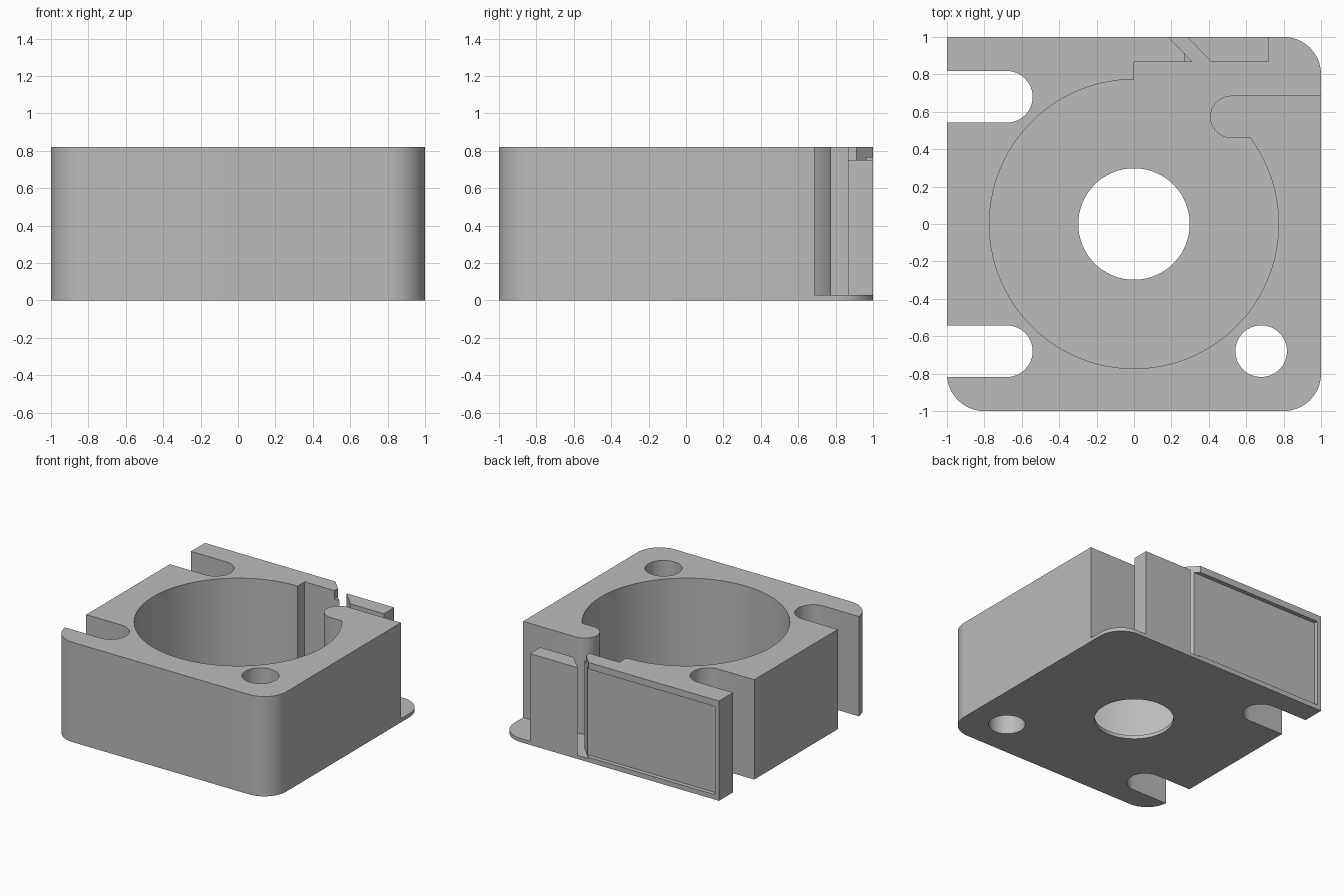
import bpy, bmesh
from math import radians, cos, sin, atan2, degrees

cube = bpy.data.objects.get("Cube")
if cube:
    bpy.data.objects.remove(cube)

GREY = (0.5, 0.5, 0.5, 1)
mat = bpy.data.materials.new("plain grey")
mat.use_nodes = True
mat.diffuse_color = GREY
mat.node_tree.nodes["Principled BSDF"].inputs["Base Color"].default_value = GREY

HEIGHT, FLOOR, LOW = 0.82, 0.03, 0.75
CORNER, HOLE, SCREW, CAVITY, BORE = 0.2, 0.138, 0.68, 0.773, 0.298


def arc(cx, cy, r, start, end, steps=16):
    return [(cx + r * cos(radians(start + (end - start) * i / steps)),
             cy + r * sin(radians(start + (end - start) * i / steps)))
            for i in range(steps + 1)]


def prism(name, outline, z0, z1):
    """Extrude a flat outline between two heights."""
    bm = bmesh.new()
    face = bm.faces.new([bm.verts.new((x, y, z0)) for x, y in outline])
    top = bmesh.ops.extrude_face_region(bm, geom=[face])["geom"]
    for v in top:
        if isinstance(v, bmesh.types.BMVert):
            v.co.z = z1
    bmesh.ops.recalc_face_normals(bm, faces=bm.faces)
    mesh = bpy.data.meshes.new(name)
    bm.to_mesh(mesh)
    bm.free()
    mesh.materials.append(mat)
    ob = bpy.data.objects.new(name, mesh)
    bpy.context.collection.objects.link(ob)
    return ob


def box(name, x0, x1, y0, y1, z0, z1):
    return prism(name, [(x0, y0), (x1, y0), (x1, y1), (x0, y1)], z0, z1)


def disc(name, x, y, r, z0, z1):
    return prism(name, arc(x, y, r, 0, 360, 64)[:-1], z0, z1)


def combine(target, other, operation):
    mod = target.modifiers.new(operation, "BOOLEAN")
    mod.operation, mod.solver, mod.object = operation, "EXACT", other
    bpy.context.view_layer.objects.active = target
    bpy.ops.object.modifier_apply(modifier=mod.name)
    bpy.data.objects.remove(other)


# Left edge with two open screw slots, then the two rounded front corners
def slot(y):
    return [(-1, y + HOLE)] + arc(-SCREW, y, HOLE, 90, -90, 24) + [(-1, y - HOLE)]


c = 1 - CORNER
side = ([(-1, 1)] + slot(SCREW) + slot(-SCREW)[:-1]
        + arc(-c, -c, CORNER, 185, 270) + arc(c, -c, CORNER, 270, 360))

# Floor plate
housing = prism("housing", side + arc(c, c, CORNER, 0, 90), 0, FLOOR)

# Tall wall around the cavity, ending in a rounded lip and a slanted tip
lip_y, lip_r = 0.573, 0.113
lip_end = (0.62, lip_y - lip_r)
start = degrees(atan2(lip_end[1], lip_end[0]))
wall = prism("wall", side + [(1, lip_y + lip_r)]
             + arc(0.52, lip_y, lip_r, 90, 270, 24)
             + arc(0, 0, CAVITY, start, -270, 96)
             + [(0, 0.865), (0.315, 0.865), (0.185, 1)], FLOOR, HEIGHT)
combine(wall, box("tip_cut", 0.27, 0.4, 0.8, 0.95, LOW, 1), "DIFFERENCE")
# Shallow label recess on the back, open towards the slanted tip
combine(wall, box("recess_cut", -0.965, 0.5, 0.965, 1.1, 0.04, 0.765), "DIFFERENCE")
combine(housing, wall, "UNION")

# Separate slanted block on the back edge
block = prism("block", [(0.415, 0.865), (0.72, 0.865), (0.72, 1), (0.285, 1)], FLOOR, LOW)
combine(housing, block, "UNION")

# Round screw hole and centre bore
combine(housing, disc("screw_cut", SCREW, -SCREW, HOLE, -1, 2), "DIFFERENCE")
combine(housing, disc("bore_cut", 0, 0, BORE, -1, 2), "DIFFERENCE")

bpy.ops.object.select_all(action="DESELECT")
housing.select_set(True)
bpy.context.view_layer.objects.active = housing
bpy.ops.object.shade_smooth_by_angle(angle=radians(30))
